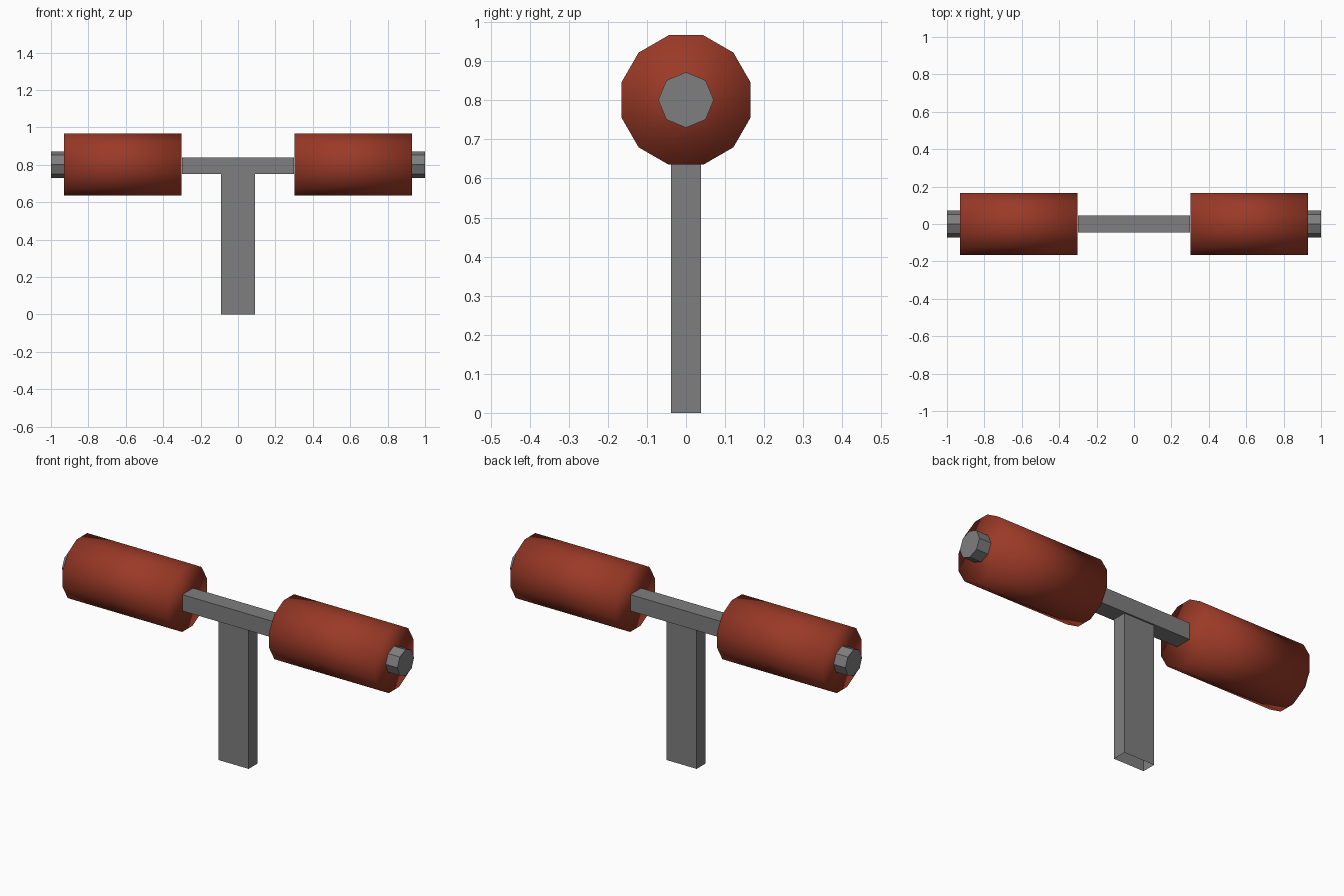
import bpy, bmesh, math
from mathutils import Matrix

if "Cube" in bpy.data.objects:
    bpy.data.objects.remove(bpy.data.objects["Cube"])


def material(name, rgb):
    m = bpy.data.materials.new(name)
    m.diffuse_color = (*rgb, 1)
    m.use_nodes = True
    m.node_tree.nodes["Principled BSDF"].inputs["Base Color"].default_value = m.diffuse_color
    return m


grey = material("steel grey", (0.21, 0.21, 0.21))
red = material("brick red", (0.33, 0.042, 0.02))


def finish(name, bm, mat, smooth=False):
    for f in bm.faces:
        f.smooth = smooth
    me = bpy.data.meshes.new(name)
    bm.to_mesh(me)
    bm.free()
    me.materials.append(mat)
    ob = bpy.data.objects.new(name, me)
    bpy.context.collection.objects.link(ob)


def box(name, lo, hi, open_dirs, mat):
    """Box between two corners, left open on the faces matching open_dirs."""
    bm = bmesh.new()
    bmesh.ops.create_cube(bm, size=1)
    for v in bm.verts:
        v.co = [lo[i] if v.co[i] < 0 else hi[i] for i in range(3)]
    bm.normal_update()
    gone = [f for f in bm.faces if any(f.normal[a] * s > 0.9 for a, s in open_dirs)]
    bmesh.ops.delete(bm, geom=gone, context='FACES_ONLY')
    finish(name, bm, mat)


def drum(name, x0, x1, radius, sides, turn, mat, smooth=False):
    """Closed prism along x at axle height."""
    bm = bmesh.new()
    bmesh.ops.create_cone(bm, cap_ends=True, segments=sides, radius1=radius,
                          radius2=radius, depth=abs(x1 - x0))
    place = (Matrix.Translation(((x0 + x1) / 2, 0, 0.801))
             @ Matrix.Rotation(math.pi / 2, 4, 'Y') @ Matrix.Rotation(turn, 4, 'Z'))
    bmesh.ops.transform(bm, matrix=place, verts=bm.verts)
    finish(name, bm, mat, smooth)


# Upright with open ends, and cross bar between the rollers
box("post", (-0.09, -0.038, 0), (0.09, 0.038, 0.75), [(2, -1), (2, 1)], grey)
box("cross_bar", (-0.3, -0.046, 0.75), (0.3, 0.046, 0.838), [(0, -1), (0, 1)], grey)

# Padded rollers (soft shading) and octagonal end caps
for side, s in (("left", -1), ("right", 1)):
    drum(side + "_roller", s * 0.302, s * 0.93, 0.1715, 12, math.radians(15), red, True)
    drum(side + "_end_cap", s * 0.93, s * 1.0, 0.071, 8, 0, grey)
